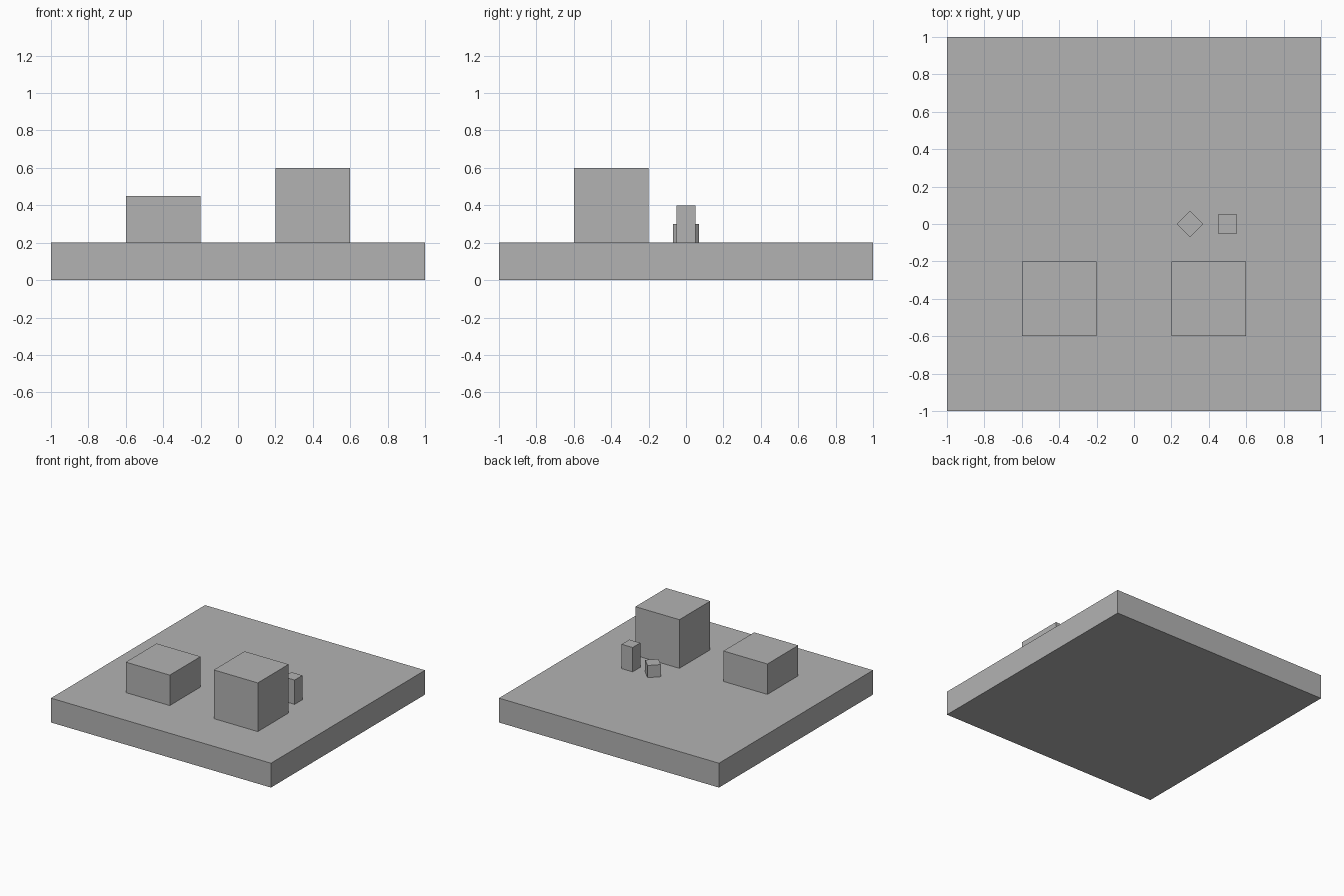
import bpy
import math

if "Cube" in bpy.data.objects:
    bpy.data.objects.remove(bpy.data.objects["Cube"])

# Single flat grey for the whole model
grey = bpy.data.materials.new("plain_grey")
grey.diffuse_color = (0.45, 0.45, 0.45, 1.0)
grey.use_nodes = True
grey.node_tree.nodes["Principled BSDF"].inputs["Base Color"].default_value = grey.diffuse_color


def box(name, x, y, size, bottom, top, turn=0.0):
    """Square upright block, optionally turned about z."""
    bpy.ops.mesh.primitive_cube_add(size=1, location=(x, y, (bottom + top) / 2))
    ob = bpy.context.object
    ob.name = name
    ob.scale = (size, size, top - bottom)
    ob.rotation_euler.z = math.radians(turn)
    ob.data.materials.append(grey)
    return ob


# Base slab
box("base_slab", 0, 0, 2.0, 0.0, 0.2)

# Two large blocks near the front
box("low_block", -0.4, -0.4, 0.4, 0.2, 0.45)
box("tall_block", 0.4, -0.4, 0.4, 0.2, 0.6)

# Two small posts behind the tall block
box("square_post", 0.5, 0, 0.1, 0.2, 0.4)
box("turned_cube", 0.3, 0, 0.1, 0.2, 0.3, turn=45)
